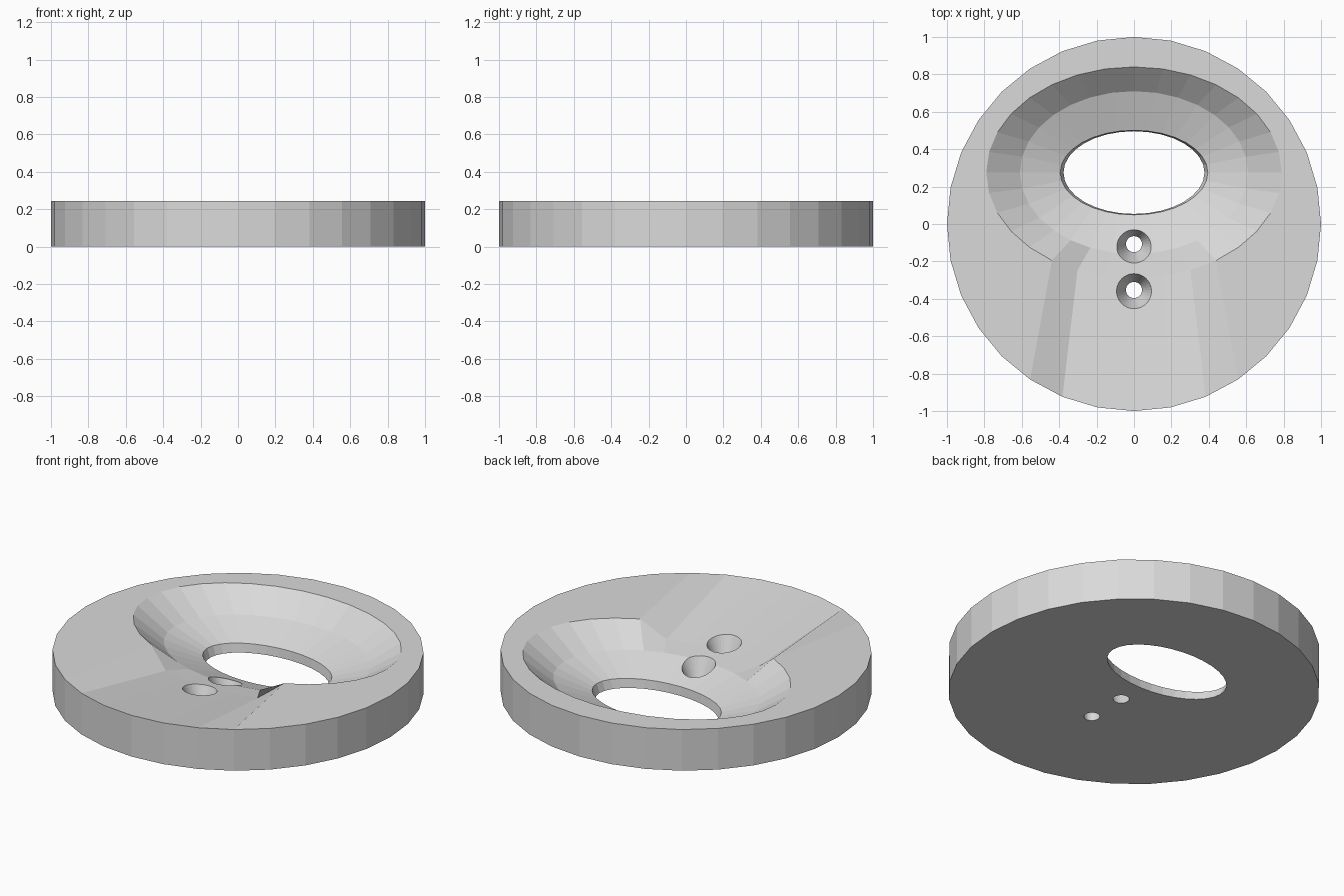
import bpy
import bmesh
from math import sin, cos, pi

cube = bpy.data.objects.get("Cube")
if cube:
    bpy.data.objects.remove(cube)

SIDES = 32
HEIGHT = 0.245
BOWL_Y = 0.275      # centre of the oval bowl
FLOOR_Z = 0.142     # low end of the front ramp

grey = bpy.data.materials.new("light grey")
grey.use_nodes = True
colour = (0.7, 0.7, 0.7, 1)
grey.diffuse_color = colour
grey.node_tree.nodes["Principled BSDF"].inputs["Base Color"].default_value = colour


def make_object(name, bm):
    bmesh.ops.recalc_face_normals(bm, faces=bm.faces[:])
    mesh = bpy.data.meshes.new(name)
    bm.to_mesh(mesh)
    bm.free()
    mesh.materials.append(grey)
    obj = bpy.data.objects.new(name, mesh)
    bpy.context.collection.objects.link(obj)
    return obj


def ring(bm, rx, ry, cy, z, dip=None):
    """Oval of vertices starting at the front; dip lowers the five front ones."""
    verts = []
    for i in range(SIDES):
        a = 2 * pi * i / SIDES
        low = dip is not None and min(i, SIDES - i) <= 2
        verts.append(bm.verts.new((rx * sin(a), cy - ry * cos(a), dip if low else z)))
    return verts


def bridge(bm, inner, outer):
    for i in range(SIDES):
        j = (i + 1) % SIDES
        bm.faces.new((inner[i], inner[j], outer[j], outer[i]))


# Disk with an oval bowl, a through hole and a ramp cut into the front
bm = bmesh.new()
rings = [
    ring(bm, 0.377, 0.221, BOWL_Y, 0),
    ring(bm, 0.395, 0.226, BOWL_Y, 0.052),
    ring(bm, 0.61, 0.435, BOWL_Y, 0.125),
    ring(bm, 0.79, 0.565, BOWL_Y, HEIGHT, dip=FLOOR_Z),
    ring(bm, 1, 1, 0, HEIGHT),
    ring(bm, 1, 1, 0, 0),
]
for inner, outer in zip(rings, rings[1:] + rings[:1]):
    bridge(bm, inner, outer)
disk = make_object("dished_disk", bm)


# Tapered screw holes in the ramp
def cut_screw_hole(y, taper_z):
    bm = bmesh.new()
    radius, slope, top = 0.043, 0.45, 0.4
    wide = radius + slope * (top - taper_z)
    levels = [(radius, -0.1), (radius, taper_z), (wide, top)]
    loops = [ring(bm, r, r, y, z) for r, z in levels]
    for low, high in zip(loops, loops[1:]):
        bridge(bm, low, high)
    bm.faces.new(loops[0])
    bm.faces.new(loops[-1])
    cutter = make_object("screw_hole_cutter", bm)
    cutter.hide_render = True
    mod = disk.modifiers.new("screw_hole", 'BOOLEAN')
    mod.operation = 'DIFFERENCE'
    mod.solver = 'EXACT'
    mod.object = cutter
    bpy.context.view_layer.objects.active = disk
    bpy.ops.object.modifier_apply(modifier=mod.name)
    bpy.data.objects.remove(cutter)


cut_screw_hole(-0.108, 0.003)
cut_screw_hole(-0.353, 0.04)
